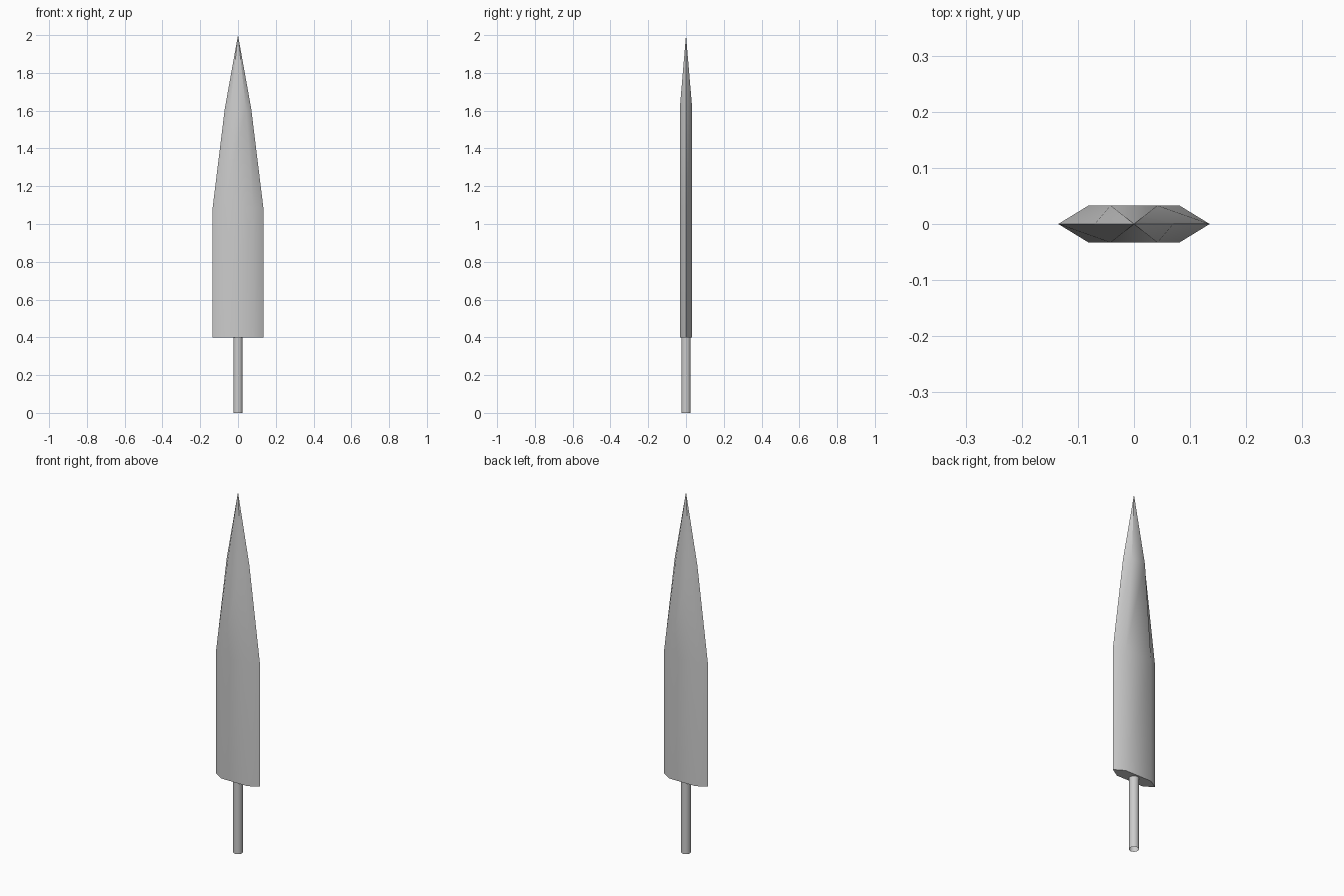
import bpy, bmesh

if "Cube" in bpy.data.objects:
    bpy.data.objects.remove(bpy.data.objects["Cube"])


def finish(name, bm):
    bmesh.ops.recalc_face_normals(bm, faces=bm.faces)
    mesh = bpy.data.meshes.new(name)
    bm.to_mesh(mesh)
    bm.free()
    obj = bpy.data.objects.new(name, mesh)
    bpy.context.collection.objects.link(obj)
    bpy.ops.object.select_all(action='DESELECT')
    obj.select_set(True)
    bpy.context.view_layer.objects.active = obj
    bpy.ops.object.shade_smooth_by_angle(angle=0.7)
    return obj


# Blade: hexagonal sections (z, half width, half flat width) closing to a tip
T = 0.033
bm = bmesh.new()
rings = []
for z, w, f in ((0.4, 0.135, 0.081), (1.08, 0.135, 0.081), (1.61, 0.07, 0.042)):
    section = ((w, 0), (f, T), (-f, T), (-w, 0), (-f, -T), (f, -T))
    rings.append([bm.verts.new((x, y, z)) for x, y in section])
bm.faces.new(rings[0])
for a, b in zip(rings, rings[1:]):
    for i in range(6):
        j = (i + 1) % 6
        bm.faces.new((a[i], a[j], b[j], b[i]))
tip = bm.verts.new((0, 0, 2))
for i in range(6):
    bm.faces.new((rings[-1][i], rings[-1][(i + 1) % 6], tip))
finish("blade", bm)

# Tang: thin open-ended round rod under the blade
bm = bmesh.new()
bmesh.ops.create_cone(bm, cap_ends=False, segments=16,
                      radius1=0.025, radius2=0.025, depth=0.4)
bmesh.ops.translate(bm, verts=bm.verts, vec=(0, 0, 0.2))
finish("tang", bm)
